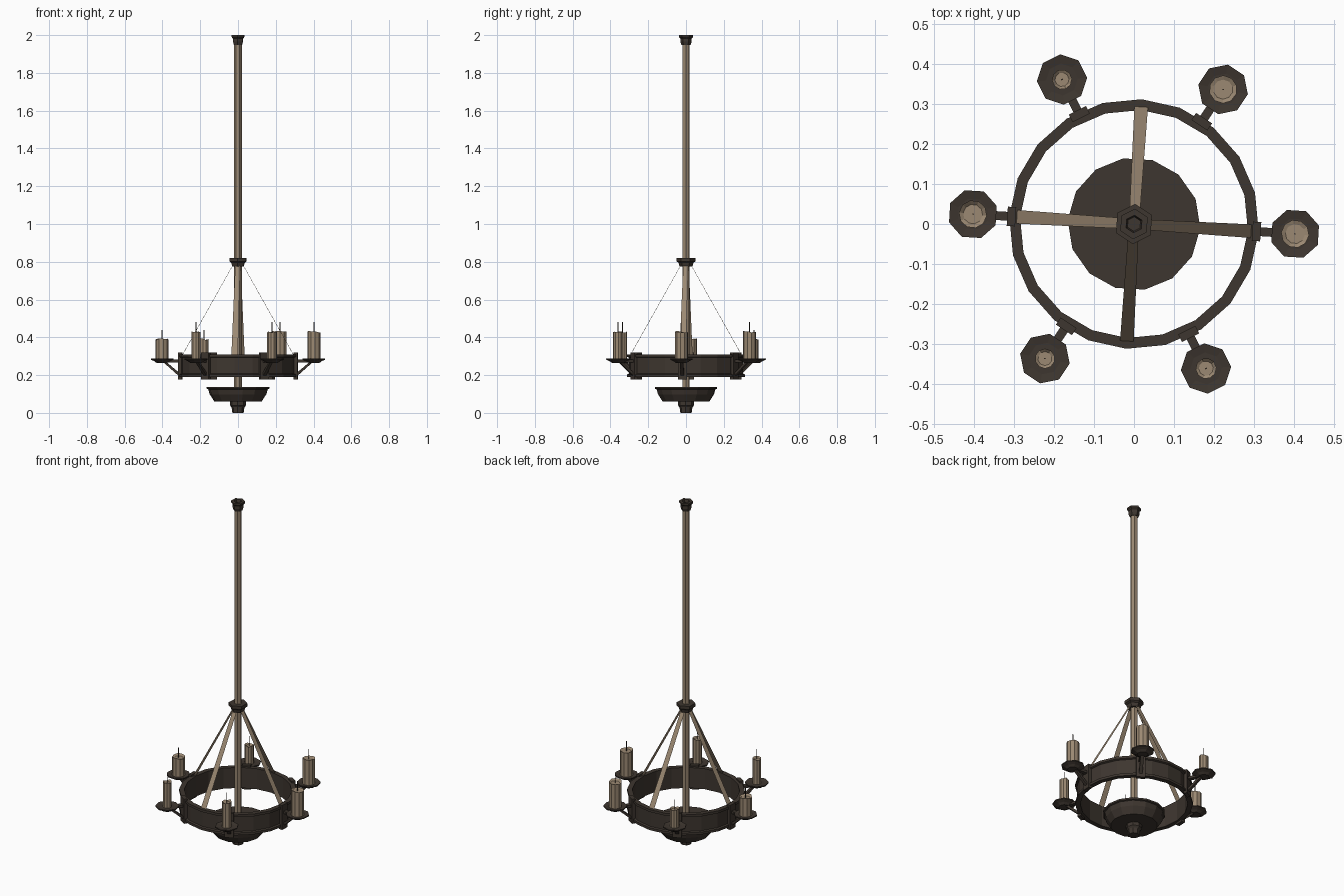
import bpy, bmesh, math, random
from mathutils import Vector, Matrix

if "Cube" in bpy.data.objects:
    bpy.data.objects.remove(bpy.data.objects["Cube"])

random.seed(4)
PHASE = math.radians(-3.5)


def material(name, rgb):
    m = bpy.data.materials.new(name)
    m.diffuse_color = (*rgb, 1)
    m.use_nodes = True
    m.node_tree.nodes["Principled BSDF"].inputs["Base Color"].default_value = m.diffuse_color
    return m


IRON = material("dark_iron", (0.048, 0.037, 0.029))
TAN = material("tan_wax_and_rope", (0.33, 0.25, 0.17))


def make(name, bm, mat, matrix=None):
    bmesh.ops.recalc_face_normals(bm, faces=bm.faces)
    me = bpy.data.meshes.new(name)
    bm.to_mesh(me)
    bm.free()
    me.materials.append(mat)
    ob = bpy.data.objects.new(name, me)
    bpy.context.collection.objects.link(ob)
    if matrix:
        ob.matrix_world = matrix
    return ob


def lathe(name, profile, sides, mat, phase=PHASE, closed=False, matrix=None):
    """Revolve (radius, z) points; open profiles get end caps."""
    bm = bmesh.new()
    loops = []
    for r, z in profile:
        loops.append([bm.verts.new((r * math.cos(phase + math.tau * i / sides),
                                    r * math.sin(phase + math.tau * i / sides), z))
                      for i in range(sides)])
    pairs = list(zip(loops, loops[1:]))
    if closed:
        pairs.append((loops[-1], loops[0]))
    for a, b in pairs:
        for i in range(sides):
            j = (i + 1) % sides
            bm.faces.new((a[i], a[j], b[j], b[i]))
    if not closed:
        bm.faces.new(loops[0])
        bm.faces.new(loops[-1])
    return make(name, bm, mat, matrix)


def box(name, x, y, z, mat, matrix):
    bm = bmesh.new()
    bmesh.ops.create_cube(bm, size=1)
    for v in bm.verts:
        v.co = Vector((x[0] if v.co.x < 0 else x[1],
                       y[0] if v.co.y < 0 else y[1],
                       z[0] if v.co.z < 0 else z[1]))
    return make(name, bm, mat, matrix)


# Hanging rod, ceiling cap and hub
HEX = PHASE + math.radians(30)
lathe("hanging_rod", [(0.02, 0.13), (0.02, 1.96)], 6, TAN)
lathe("ceiling_cap", [(0.024, 1.948), (0.03, 1.965), (0.03, 1.982), (0.038, 1.99),
                      (0.038, 2.0), (0.022, 2.0), (0.018, 1.985)], 6, IRON, HEX)
lathe("strap_hub", [(0.034, 0.775), (0.04, 0.795), (0.05, 0.802), (0.05, 0.82),
                    (0.03, 0.82)], 6, IRON, HEX)

# Lower bowl and finial
lathe("bowl", [(0.125, 0.06), (0.15, 0.098), (0.158, 0.125), (0.166, 0.128), (0.166, 0.138)],
      14, IRON)
lathe("finial", [(0.03, 0.0), (0.034, 0.03), (0.043, 0.04), (0.043, 0.062)], 8, IRON)

# Main ring with raised rims
lathe("ring", [(0.285, 0.19), (0.312, 0.19), (0.312, 0.204), (0.303, 0.208),
               (0.303, 0.292), (0.312, 0.296), (0.312, 0.31), (0.285, 0.31)],
      20, IRON, closed=True)

# Four flat suspension straps
for k in range(4):
    bm = bmesh.new()
    pts = [(0.02, -0.013, 0.795), (0.02, 0.013, 0.795), (0.294, 0.017, 0.308), (0.294, -0.017, 0.308)]
    bm.faces.new([bm.verts.new(p) for p in pts])
    make(f"strap_{k}", bm, TAN, Matrix.Rotation(PHASE + k * math.pi / 2, 4, 'Z'))

# Six candle arms: (candle radius, candle top)
candles = [(0.035, 0.43), (0.035, 0.43), (0.025, 0.39),
           (0.035, 0.39), (0.025, 0.43), (0.026, 0.43)]
for k, (rad, top) in enumerate(candles):
    rot = Matrix.Rotation(PHASE + k * math.pi / 3, 4, 'Z')
    place = rot @ Matrix.Translation((0.403, 0, 0))
    box(f"arm_plate_{k}", (0.296, 0.317), (-0.024, 0.024), (0.177, 0.32), IRON, rot)
    box(f"arm_bar_{k}", (0.31, 0.40), (-0.011, 0.011), (0.268, 0.282), IRON, rot)
    # Diagonal brace
    bm = bmesh.new()
    prof = [(0.31, 0.192), (0.31, 0.21), (0.383, 0.272), (0.4, 0.272)]
    a = [bm.verts.new((x, -0.009, z)) for x, z in prof]
    b = [bm.verts.new((x, 0.009, z)) for x, z in prof]
    bm.faces.new(a)
    bm.faces.new(b)
    for i in range(4):
        j = (i + 1) % 4
        bm.faces.new((a[i], a[j], b[j], b[i]))
    make(f"arm_brace_{k}", bm, IRON, rot)
    # Dish, candle and wick
    lathe(f"dish_{k}", [(0.03, 0.264), (0.044, 0.274), (0.063, 0.282), (0.063, 0.288), (0.04, 0.284)],
          8, IRON, math.radians(22.5), matrix=place)
    c = lathe(f"candle_{k}", [(rad, 0.282), (rad, top), (rad * 0.7, top - 0.008)],
              10, TAN, matrix=place)
    for v in c.data.vertices:
        if abs(v.co.z - top) < 1e-4:
            v.co.z += random.uniform(-0.006, 0.004)
    box(f"wick_{k}", (-0.0015, 0.0015), (-0.0015, 0.0015), (top - 0.01, top + 0.05), IRON, place)
